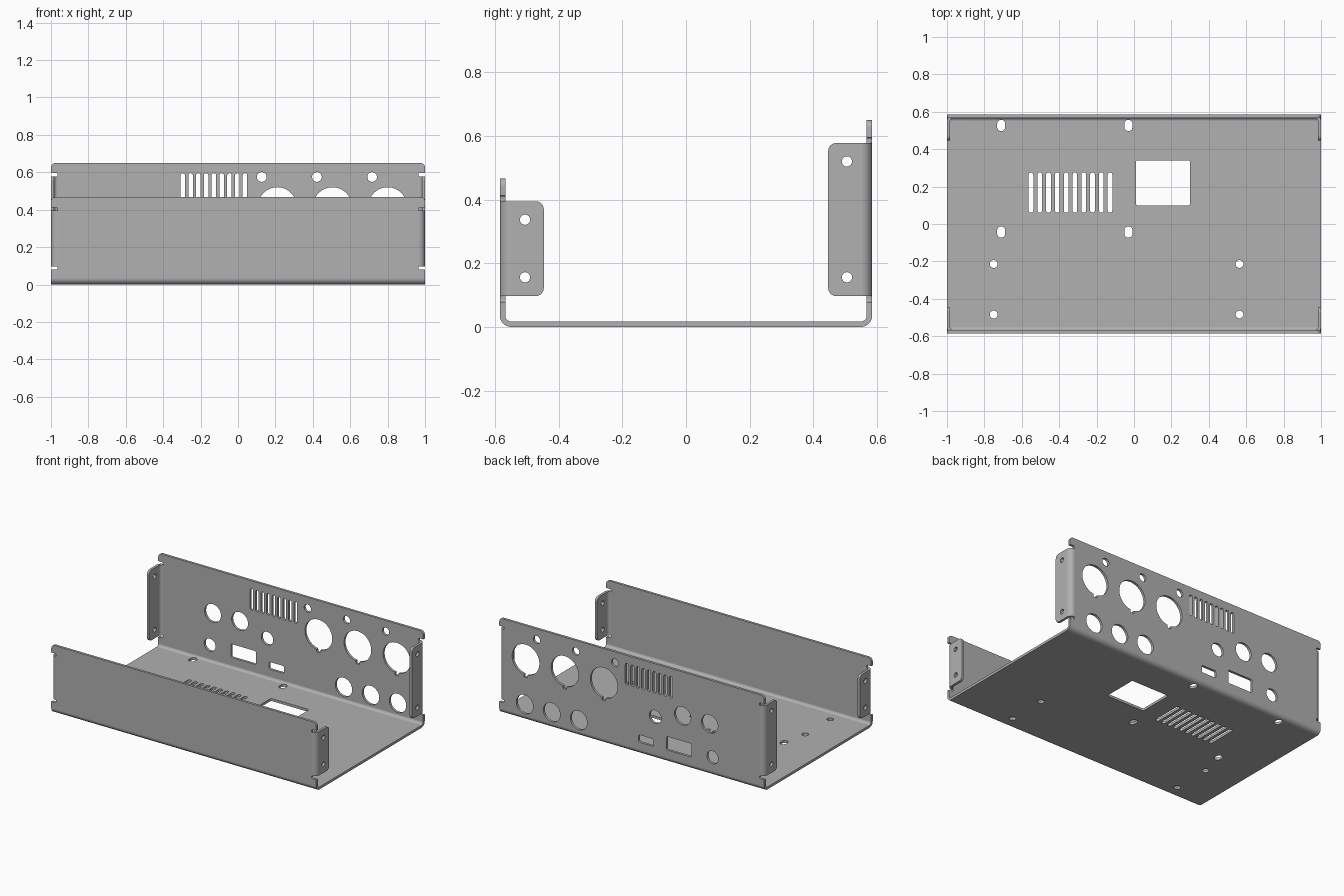
import bpy, bmesh
from math import cos, sin, radians, pi

cube = bpy.data.objects.get("Cube")
if cube:
    bpy.data.objects.remove(cube, do_unlink=True)

# Sheet dimensions
HALF_Y, THICK, BEND = 0.585, 0.017, 0.035
FRONT_TOP, BACK_TOP = 0.467, 0.65
FLANGE_LOW, FLANGE_END = 0.097, 0.447
INNER = BEND - THICK

steel = bpy.data.materials.new("grey_steel")
steel.use_nodes = True
steel.diffuse_color = (0.44, 0.44, 0.44, 1)
steel.node_tree.nodes["Principled BSDF"].inputs["Base Color"].default_value = (0.44, 0.44, 0.44, 1)


def arc(cx, cy, r, a0, a1, n=8):
    angles = [radians(a0 + (a1 - a0) * i / n) for i in range(n + 1)]
    return [(cx + r * cos(a), cy + r * sin(a)) for a in angles]


def rounded(cx, cy, w, h, r):
    """Rounded rectangle outline; also serves for slots."""
    dx, dy, pts = w / 2 - r, h / 2 - r, []
    for k, (sx, sy) in enumerate([(1, 1), (-1, 1), (-1, -1), (1, -1)]):
        pts += arc(cx + sx * dx, cy + sy * dy, r, 90 * k, 90 * k + 90)
    clean = []
    for p in pts:
        if all(abs(p[0] - q[0]) + abs(p[1] - q[1]) > 1e-5 for q in clean):
            clean.append(p)
    return clean


def circle(cx, cy, r):
    return arc(cx, cy, r, 0, 360, 32)[:-1]


def keyed_circle(cx, cy, r, key=0.018):
    """Round socket hole with a small key notch at the bottom."""
    pts = arc(cx, cy, r, -82, 262, 40)
    return pts + [(cx - key * 0.7, cy - r - key), (cx + key * 0.7, cy - r - key)]


def prism(bm, pts, axis, lo, hi):
    """Extrude a 2D outline along the given axis."""
    def place(a, b):
        return {"x": (lo, a, b), "y": (a, lo, b), "z": (a, b, lo)}[axis]
    face = bm.faces.new([bm.verts.new(place(a, b)) for a, b in pts])
    res = bmesh.ops.extrude_face_region(bm, geom=[face], use_keep_orig=True)
    shift = [hi - lo if axis == k else 0 for k in "xyz"]
    verts = [v for v in res["geom"] if isinstance(v, bmesh.types.BMVert)]
    bmesh.ops.translate(bm, vec=shift, verts=verts)


def round_corners(bm, test, radius):
    edges = [e for e in bm.edges if test(*[v.co for v in e.verts])]
    bmesh.ops.bevel(bm, geom=edges, offset=radius, offset_type="OFFSET",
                    segments=6, profile=0.5, affect="EDGES")


def to_object(bm, name):
    bmesh.ops.recalc_face_normals(bm, faces=bm.faces)
    mesh = bpy.data.meshes.new(name)
    bm.to_mesh(mesh)
    bm.free()
    mesh.materials.append(steel)
    obj = bpy.data.objects.new(name, mesh)
    bpy.context.collection.objects.link(obj)
    return obj


def punch(obj, cutter):
    """Cut the holes, then shade smooth with sharp sheet edges."""
    cutter.hide_render = True
    bpy.ops.object.select_all(action="DESELECT")
    bpy.context.view_layer.objects.active = obj
    obj.select_set(True)
    mod = obj.modifiers.new("holes", "BOOLEAN")
    mod.operation, mod.solver, mod.object = "DIFFERENCE", "EXACT", cutter
    bpy.ops.object.modifier_apply(modifier=mod.name)
    bpy.data.objects.remove(cutter, do_unlink=True)
    bpy.ops.object.shade_smooth_by_angle(angle=radians(30))
    normals = obj.modifiers.new("flat_panels", "WEIGHTED_NORMAL")
    normals.keep_sharp = True


# Chassis: one bent sheet forming front wall, floor and back wall
bend_y = HALF_Y - BEND
profile = [(-HALF_Y, FRONT_TOP)]
profile += arc(-bend_y, BEND, BEND, 180, 270) + arc(bend_y, BEND, BEND, 270, 360)
profile += [(HALF_Y, BACK_TOP), (HALF_Y - THICK, BACK_TOP)]
profile += arc(bend_y, BEND, INNER, 360, 270) + arc(-bend_y, BEND, INNER, 270, 180)
profile += [(-HALF_Y + THICK, FRONT_TOP)]
bm = bmesh.new()
prism(bm, profile, "x", -1, 1)
round_corners(bm, lambda a, b: abs(a.x - b.x) < 1e-5 and a.z > 0.4 and b.z > 0.4
              and abs(a.z - b.z) < 1e-5, 0.024)
chassis = to_object(bm, "chassis")

cuts = bmesh.new()

# Floor: vents, window, oblong and round mounting holes
floor = [rounded(-0.551 + i * 0.047, 0.168, 0.025, 0.215, 0.012) for i in range(10)]
floor.append(rounded(0.155, 0.22, 0.288, 0.24, 0.008))
floor += [rounded(x, y, 0.043, 0.06, 0.021) for x in (-0.71, -0.03) for y in (0.527, -0.043)]
floor += [circle(x, y, 0.021) for x in (-0.75, 0.564) for y in (-0.214, -0.484)]
for outline in floor:
    prism(cuts, outline, "z", -0.05, 0.05)

# Back wall: vents, sockets, connector openings
back = [rounded(-0.295 + i * 0.0415, 0.522, 0.024, 0.146, 0.0118) for i in range(9)]
for x in (0.21, 0.505, 0.8):
    back += [keyed_circle(x, 0.417, 0.103), circle(x - 0.083, 0.575, 0.026)]
back += [circle(x, 0.11, 0.064) for x in (0.4, 0.604, 0.808)]
back += [circle(x, 0.35, 0.062) for x in (-0.588, -0.384)]
back += [circle(-0.177, 0.288, 0.045), circle(-0.61, 0.128, 0.043)]
back += [rounded(-0.357, 0.132, 0.19, 0.092, 0.01), rounded(-0.108, 0.108, 0.113, 0.05, 0.01)]
for outline in back:
    prism(cuts, outline, "y", 0.53, 0.63)

# Wall end notches where the flanges bend inwards
walls = {"front": (-1, 0.395, 0.337), "back": (1, 0.578, 0.52)}
for sy, top, _ in walls.values():
    for sx in (-1, 1):
        low, high = FLANGE_LOW - 0.018, top + 0.018
        notch = rounded(sx * (1.05 - BEND / 2), (low + high) / 2, 0.1 + BEND, high - low, 0.008)
        prism(cuts, notch, "y", sy * 0.53, sy * 0.63)
punch(chassis, to_object(cuts, "chassis_cutter"))

# Side flanges: bent tabs with two screw holes each
for side, (sy, top, hole_z) in walls.items():
    for hand, sx in (("left", 1), ("right", -1)):
        tab = arc(1 - BEND, bend_y, BEND, 90, 0)
        tab += [(1, FLANGE_END), (1 - THICK, FLANGE_END)]
        tab += arc(1 - BEND, bend_y, INNER, 0, 90)
        bm = bmesh.new()
        prism(bm, [(sx * x, sy * y) for x, y in tab], "z", FLANGE_LOW, top)
        round_corners(bm, lambda a, b: abs(a.z - b.z) < 1e-5
                      and max(abs(a.y), abs(b.y)) < FLANGE_END + 0.001, 0.025)
        flange = to_object(bm, f"{side}_{hand}_flange")
        cuts = bmesh.new()
        for z in (0.156, hole_z):
            prism(cuts, circle(sy * 0.506, z, 0.016), "x", sx * 0.95, sx * 1.05)
        punch(flange, to_object(cuts, "flange_cutter"))
